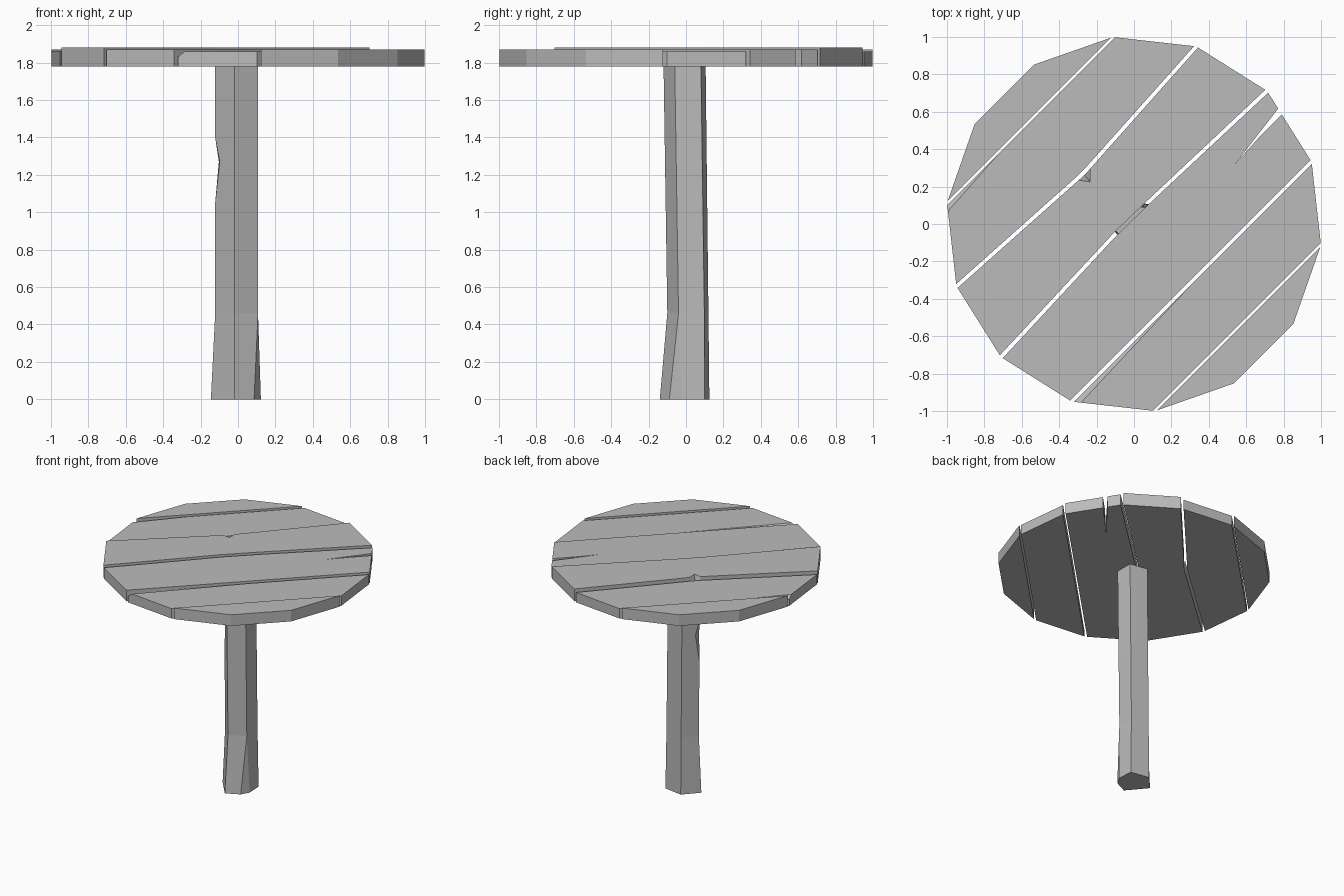
import bpy, bmesh
from math import cos, sin, radians, tau
from mathutils import Vector

cube = bpy.data.objects.get("Cube")
if cube:
    bpy.data.objects.remove(cube)

grey = bpy.data.materials.new("weathered_grey")
grey.use_nodes = True
grey.diffuse_color = (0.5, 0.5, 0.5, 1)
grey.node_tree.nodes["Principled BSDF"].inputs["Base Color"].default_value = (0.5, 0.5, 0.5, 1)

BASE = 1.78   # underside of the table top
GAP = 0.025   # share of a rim edge removed beside each gap


def finish(bm, name):
    bmesh.ops.recalc_face_normals(bm, faces=bm.faces)
    mesh = bpy.data.meshes.new(name)
    bm.to_mesh(mesh)
    bm.free()
    mesh.materials.append(grey)
    obj = bpy.data.objects.new(name, mesh)
    bpy.context.collection.objects.link(obj)


# Fourteen-sided rim
def rim(k):
    a = radians(45) + tau * k / 14
    return Vector((cos(a), sin(a))) * 1.006


def end(k, toward, t=GAP):
    return rim(k).lerp(rim(toward), t)


def plank(name, outline, top, moved=None, chamfer=None):
    """Prism over an outline; moved shifts top corners, chamfer cuts a tapering edge."""
    moved = moved or {}
    bm = bmesh.new()
    low = [bm.verts.new((p[0], p[1], BASE)) for p in outline]
    high = []
    for i, p in enumerate(outline):
        q = moved.get(i, p)
        high.append(bm.verts.new((q[0], q[1], top)))
    bm.faces.new(low)
    bm.faces.new(high)
    for i in range(len(low)):
        j = (i + 1) % len(low)
        bm.faces.new((low[i], low[j], high[j], high[i]))
    if chamfer:
        corner, inner, tip = chamfer
        a = Vector((*corner, top - 0.03))
        b = Vector((*inner, top))
        c = Vector((*tip, top))
        n = (b - a).cross(c - a).normalized()
        if n.z < 0:
            n = -n
        bmesh.ops.bisect_plane(bm, geom=bm.verts[:] + bm.edges[:] + bm.faces[:],
                               plane_co=a, plane_no=n, clear_outer=True)
        bmesh.ops.holes_fill(bm, edges=[e for e in bm.edges if e.is_boundary])
    finish(bm, name)


# Planks, from back left to front right
plank("back_edge_plank", [end(5, 4), rim(4), rim(3), end(2, 3)], 1.87)

b0, b1 = end(5, 6), end(2, 1)
plank("back_plank",
      [b0, end(6, 5), (-0.31, 0.25), (-0.255, 0.305), end(1, 2), b1], 1.86,
      chamfer=(b0, end(5, 6, 0.1), b0.lerp(b1, 0.31)))

# Chipped along its back edge
plank("back_middle_plank",
      [end(6, 7), end(7, 6), (-0.11, -0.05), (0.05, 0.105), end(0, 1), end(1, 0),
       (-0.235, 0.295), (-0.265, 0.262), (-0.295, 0.235)], 1.88,
      moved={7: (-0.235, 0.225)})

# Split at one end
plank("front_middle_plank",
      [end(7, 8), end(8, 7), end(13, 0), end(0, 13, 0.33), (0.67, 0.465), (0.54, 0.32),
       end(0, 13, 0.25), end(0, 13), (0.065, 0.093), (-0.095, -0.063)], 1.87)

e0, e1 = end(8, 9), end(13, 12)
plank("front_plank", [e0, end(9, 8), end(12, 13), e1], 1.86,
      chamfer=(e0, end(8, 9, 0.11), e0.lerp(e1, 0.5)))

plank("front_edge_plank", [end(9, 10), rim(10), rim(11), end(12, 11)], 1.87)

# Five-sided post, flared at the foot
foot = [(0.115, 0.10), (-0.04, 0.125), (-0.145, 0.01), (-0.02, -0.14), (0.125, -0.07)]
knee = [(0.107, 0.098), (-0.04, 0.12), (-0.122, 0.01), (-0.02, -0.10), (0.107, -0.04)]
head = [(0.105, 0.08), (-0.04, 0.105), (-0.122, -0.01), (-0.02, -0.12), (0.107, -0.06)]


def ring(z):
    if z == 0:
        return [Vector((*p, 0)) for p in foot]
    t = (z - 0.46) / (BASE - 0.46)
    return [Vector((*Vector(a).lerp(Vector(b), t), z)) for a, b in zip(knee, head)]


def split(points, cuts):
    """Double the left and front-right corners; a cut above zero spreads the pair."""
    out = []
    for i, p in enumerate(points):
        if i in (2, 4):
            t = cuts.get(i, 0)
            out += [p.lerp(points[i - 1], t), p.lerp(points[(i + 1) % 5], t)]
        else:
            out.append(p)
    return out


bm = bmesh.new()
levels = [(0, {4: 0.27}), (0.46, {}), (1.05, {}), (1.27, {2: 0.24}), (1.4, {}), (BASE, {})]
rings = [[bm.verts.new(p) for p in split(ring(z), cuts)] for z, cuts in levels]
for low, high in zip(rings, rings[1:]):
    for i in range(len(low)):
        j = (i + 1) % len(low)
        bm.faces.new((low[i], low[j], high[j], high[i]))
bm.faces.new(rings[0])
bm.faces.new(rings[-1])
bmesh.ops.remove_doubles(bm, verts=bm.verts, dist=0.0005)
finish(bm, "post")
